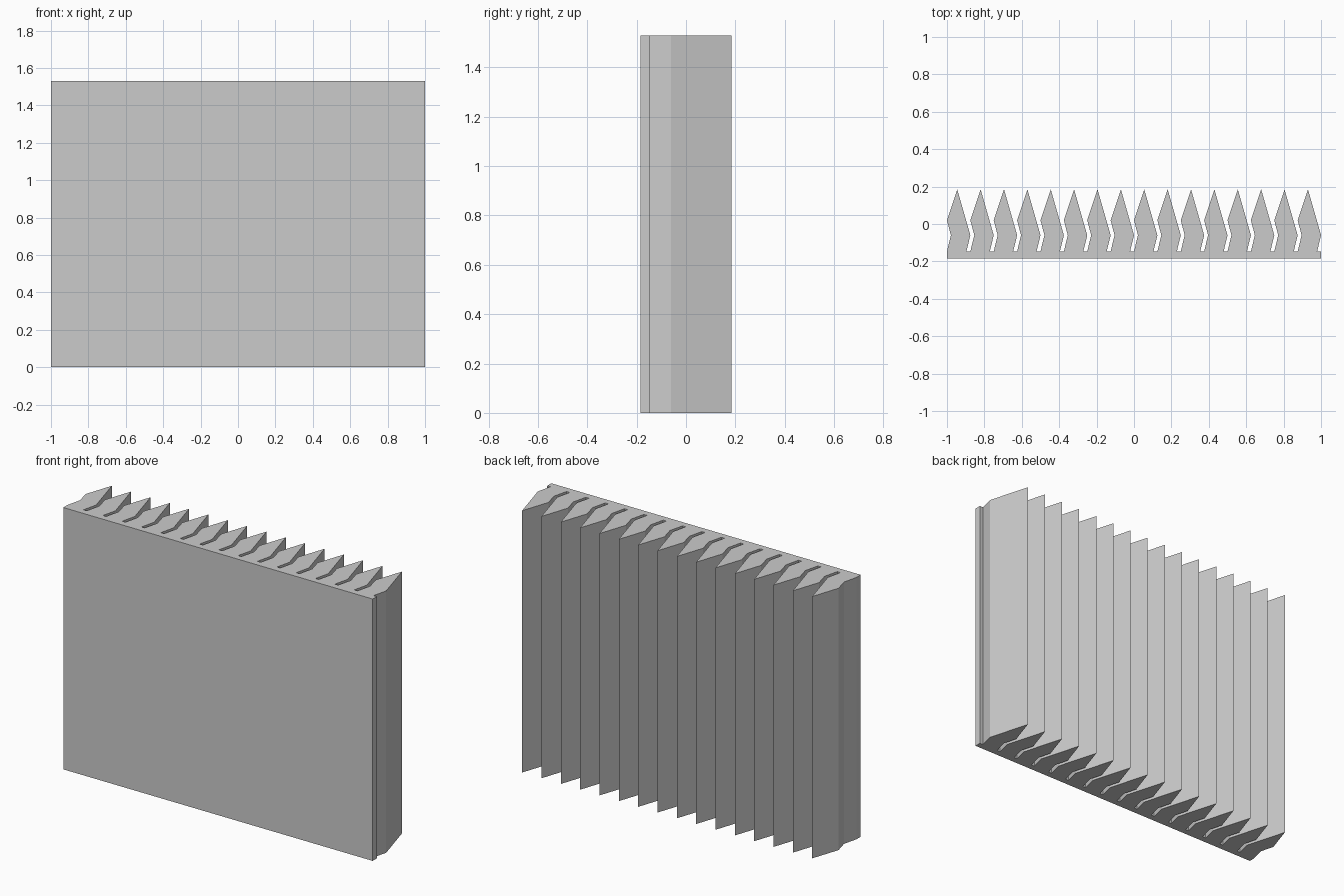
import bpy, bmesh

if "Cube" in bpy.data.objects:
    bpy.data.objects.remove(bpy.data.objects["Cube"])

HEIGHT = 1.53
FRONT, ROOT, WAIST, SHOULDER, TIP = -0.185, -0.147, -0.06, 0.02, 0.185
FINS, PITCH = 16, 0.125

# One fin's outline, from its right root round the tip to its left root
fin = [(0.104, ROOT), (PITCH, WAIST), (0.055, TIP),
       (0.0, SHOULDER), (0.021, WAIST), (0.0, ROOT)]

# Whole cross-section: flat front plate, then the fins from right to left
outline = [(-1, FRONT), (1, FRONT), (1, ROOT)]
for i in reversed(range(FINS)):
    outline += [(-1 + i * PITCH + x, y) for x, y in fin]

# Extrude the cross-section upwards
bm = bmesh.new()
base = bm.faces.new([bm.verts.new((x, y, 0)) for x, y in outline])
top = bmesh.ops.extrude_face_region(bm, geom=[base], use_keep_orig=True)
bmesh.ops.translate(bm, vec=(0, 0, HEIGHT),
                    verts=[g for g in top["geom"] if isinstance(g, bmesh.types.BMVert)])
bmesh.ops.recalc_face_normals(bm, faces=bm.faces)
mesh = bpy.data.meshes.new("finned_panel")
bm.to_mesh(mesh)
bm.free()

panel = bpy.data.objects.new("finned_panel", mesh)
bpy.context.collection.objects.link(panel)

# Plain grey
grey = bpy.data.materials.new("grey")
grey.diffuse_color = (0.6, 0.6, 0.6, 1)
grey.use_nodes = True
grey.node_tree.nodes["Principled BSDF"].inputs["Base Color"].default_value = grey.diffuse_color
mesh.materials.append(grey)
